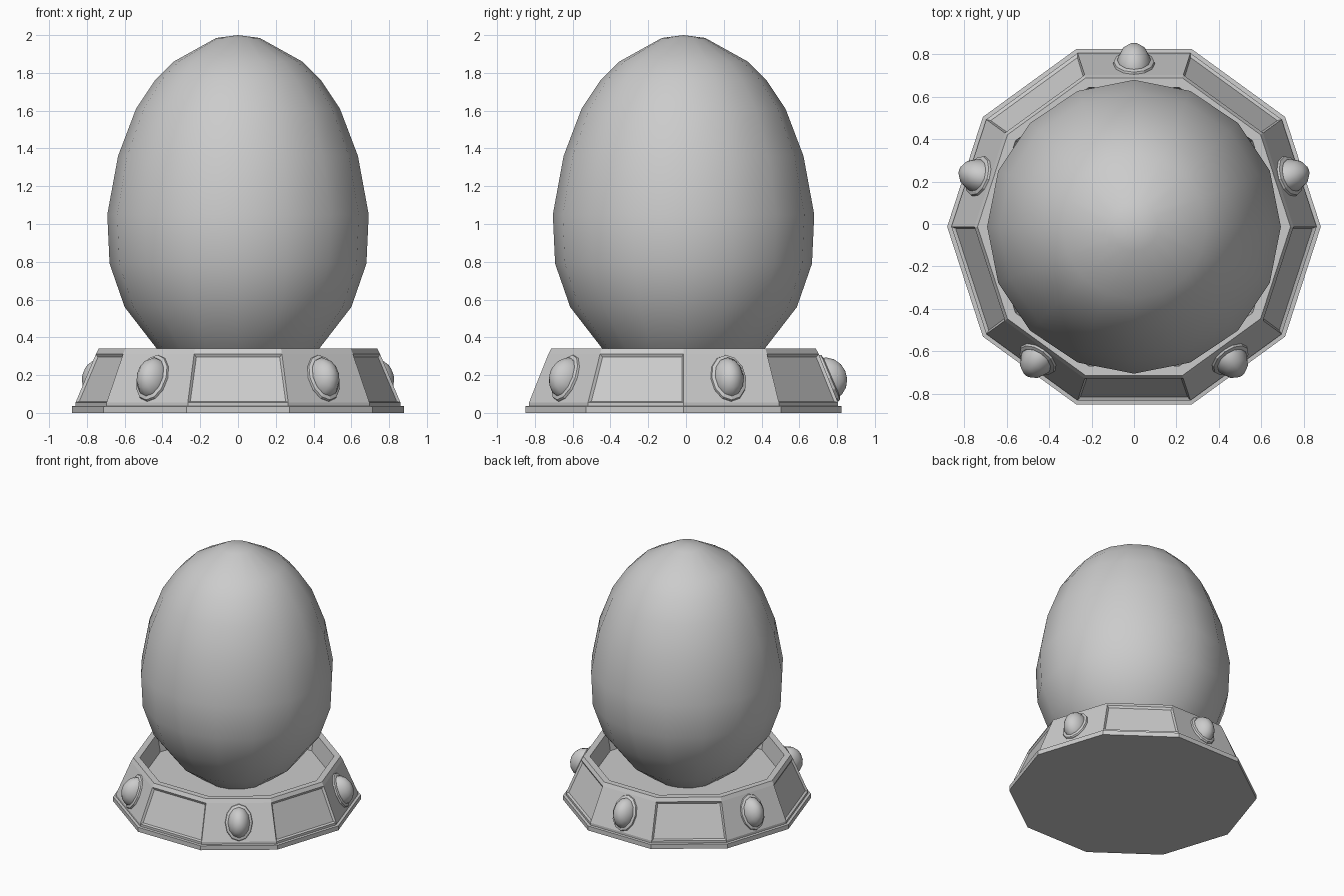
import bpy, bmesh, math
from mathutils import Matrix, Vector

if "Cube" in bpy.data.objects:
    bpy.data.objects.remove(bpy.data.objects["Cube"])

CY = -0.013  # depth centre of the stand and egg


def lathe(name, profile, sides, matrix=None, smooth=False, inset_row=None):
    """Revolve (radius, z) points, closing both ends; optionally recess every other face of a row."""
    bm = bmesh.new()
    rings = []
    for r, z in profile:
        if r == 0:
            rings.append([bm.verts.new((0, 0, z))] * sides)
        else:
            rings.append([bm.verts.new((r * math.cos(math.tau * k / sides),
                                        r * math.sin(math.tau * k / sides), z))
                          for k in range(sides)])
    row_faces = []
    for i in range(len(rings) - 1):
        a, b = rings[i], rings[i + 1]
        for k in range(sides):
            n = (k + 1) % sides
            vs = list(dict.fromkeys((a[k], a[n], b[n], b[k])))
            f = bm.faces.new(vs)
            f.smooth = smooth
            if i == inset_row and k % 2 == 1:
                row_faces.append(f)
    for ring in (rings[0], rings[-1]):
        if ring[0] is not ring[1]:
            bm.faces.new(ring)
    bmesh.ops.recalc_face_normals(bm, faces=bm.faces)
    if row_faces:
        bmesh.ops.inset_individual(bm, faces=row_faces, thickness=0.018, depth=-0.013)
    if matrix:
        bm.transform(matrix)
    mesh = bpy.data.meshes.new(name)
    bm.to_mesh(mesh)
    bm.free()
    obj = bpy.data.objects.new(name, mesh)
    bpy.context.collection.objects.link(obj)
    return obj


centre = Matrix.Translation((0, CY, 0))

# Ten-sided hollow stand with foot plate, sloped wall and rim
lathe("stand", [(0.88, 0), (0.88, 0.035), (0.86, 0.037), (0.86, 0.055),
                (0.752, 0.312), (0.737, 0.34), (0.69, 0.34), (0.665, 0.2)],
      10, centre, inset_row=3)

# Egg resting in the stand
lathe("egg", [(0, 0.13), (0.22, 0.18), (0.43, 0.34), (0.6, 0.56), (0.68, 0.79),
              (0.692, 1.05), (0.635, 1.36), (0.54, 1.61), (0.44, 1.76),
              (0.34, 1.86), (0.115, 1.985), (0, 2.0)],
      16, centre, smooth=True)

# Oval studs with collars on alternate wall faces
dome = [(math.cos(math.radians(t)), math.sin(math.radians(t))) for t in (-30, 0, 22, 45, 68)] + [(0, 1)]
for i in range(5):
    a = math.radians(90 + 72 * i)
    tilt = math.radians(23)
    out = Vector((math.cos(a), math.sin(a), 0))
    normal = out * math.cos(tilt) + Vector((0, 0, math.sin(tilt)))
    side = Vector((-math.sin(a), math.cos(a), 0))
    up = normal.cross(side)
    frame = Matrix((side, up, normal)).transposed().to_4x4()
    place = Matrix.Translation(out * 0.76 + Vector((0, CY, 0.18))) @ frame
    lathe(f"stud_collar_{i + 1}", [(0.9, -0.03), (1, 0.008), (0.97, 0.02), (0.84, 0.026)], 12,
          place @ Matrix.Diagonal((0.098, 0.133, 1, 1)))
    lathe(f"stud_{i + 1}", dome, 12,
          place @ Matrix.Diagonal((0.082, 0.115, 0.105, 1)), smooth=True)
